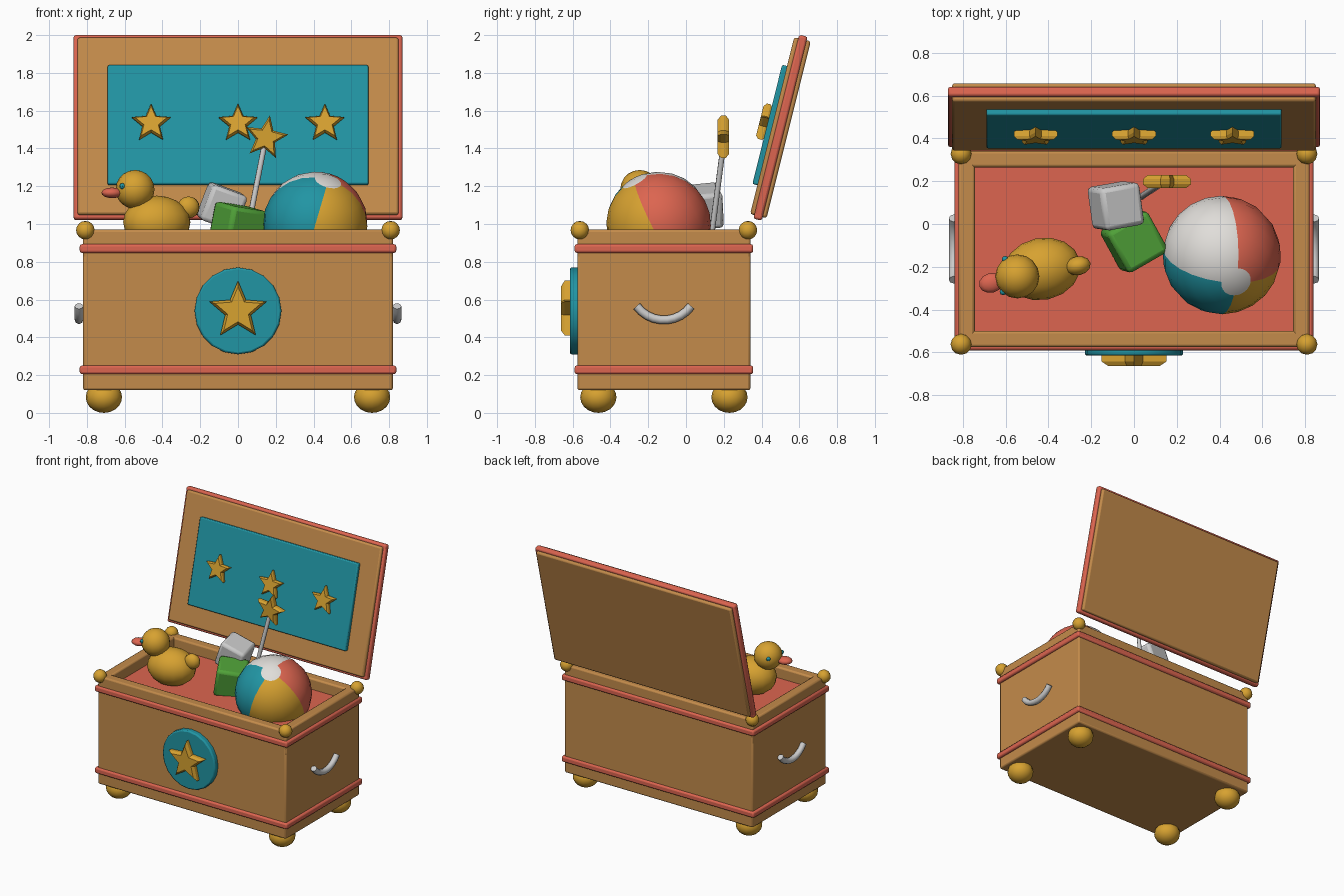
import bpy, bmesh, math
from mathutils import Matrix, Vector, Euler

if "Cube" in bpy.data.objects:
    bpy.data.objects.remove(bpy.data.objects["Cube"])


def mat(name, *rgb):
    m = bpy.data.materials.new(name)
    m.diffuse_color = (*rgb, 1)
    m.use_nodes = True
    m.node_tree.nodes["Principled BSDF"].inputs["Base Color"].default_value = m.diffuse_color
    return m


WOOD = mat("wood", 0.55, 0.26, 0.07)
RED = mat("red", 0.72, 0.13, 0.08)
GOLD = mat("gold", 0.68, 0.36, 0.03)
TEAL = mat("teal", 0.015, 0.30, 0.37)
GREEN = mat("green", 0.08, 0.36, 0.04)
WHITE = mat("white", 0.75, 0.73, 0.70)


def finish(name, bm, material=None, matrix=Matrix(), bevel=0, segs=2, smooth=True):
    me = bpy.data.meshes.new(name)
    bmesh.ops.recalc_face_normals(bm, faces=bm.faces)
    bm.to_mesh(me)
    bm.free()
    ob = bpy.data.objects.new(name, me)
    bpy.context.collection.objects.link(ob)
    ob.matrix_world = matrix
    if material:
        me.materials.append(material)
    if bevel:
        b = ob.modifiers.new("bevel", 'BEVEL')
        b.width, b.segments, b.limit_method = bevel, segs, 'ANGLE'
    if smooth:
        bpy.context.view_layer.objects.active = ob
        bpy.ops.object.select_all(action='DESELECT')
        ob.select_set(True)
        bpy.ops.object.shade_smooth_by_angle(angle=math.radians(40))
    return ob


def box(name, size, loc, material=None, bevel=0.01, parent=Matrix(), rot=(0, 0, 0)):
    bm = bmesh.new()
    bmesh.ops.create_cube(bm, size=1, matrix=Matrix.Diagonal((*size, 1)))
    r = Euler([math.radians(a) for a in rot]).to_matrix().to_4x4()
    return finish(name, bm, material, parent @ Matrix.Translation(loc) @ r, bevel)


def ball(name, radii, loc, material, turn=0, u=16, v=10):
    bm = bmesh.new()
    bmesh.ops.create_uvsphere(bm, u_segments=u, v_segments=v, radius=1,
                              matrix=Matrix.Diagonal((*radii, 1)))
    return finish(name, bm, material, Matrix.Translation(loc)
                  @ Matrix.Rotation(math.radians(turn), 4, 'Z'))


def star(name, r, depth, loc, parent=Matrix(), turn=0, edge=0.01):
    # five-pointed plate in the xz plane, chamfered edges front and back
    bm = bmesh.new()
    rings = []
    for y, s in ((-0.5, 1 - 1.8 * edge / r), (-0.2, 1), (0.2, 1), (0.5, 1 - 1.8 * edge / r)):
        ring = []
        for i in range(10):
            a = math.radians(90 + 36 * i + turn)
            q = s * r * (0.45 if i % 2 else 1)
            ring.append(bm.verts.new((q * math.cos(a), y * depth, q * math.sin(a))))
        rings.append(ring)
    for a, b in zip(rings, rings[1:]):
        for i in range(10):
            bm.faces.new((a[i], a[i - 1], b[i - 1], b[i]))
    bm.faces.new(rings[0])
    bm.faces.new(rings[-1][::-1])
    return finish(name, bm, GOLD, parent @ Matrix.Translation(loc), smooth=False)


def rod(name, pts, r, material=None):
    c = bpy.data.curves.new(name, 'CURVE')
    c.dimensions, c.bevel_depth, c.bevel_resolution, c.use_fill_caps = '3D', r, 2, True
    s = c.splines.new('POLY')
    s.points.add(len(pts) - 1)
    for p, co in zip(s.points, pts):
        p.co = (*co, 1)
    ob = bpy.data.objects.new(name, c)
    bpy.context.collection.objects.link(ob)
    if material:
        c.materials.append(material)
    return ob


# chest body: base block, four rim rails, red lining, trim bands
CY = -0.117
box("chest_body", (1.64, 0.916, 0.72), (0, CY, 0.48), WOOD, 0.012)
for s in (-1, 1):
    box("rim_long", (1.64, 0.076, 0.2), (0, CY + s * 0.42, 0.87), WOOD, 0.012)
    box("rim_short", (0.076, 0.914, 0.2), (s * 0.782, CY, 0.87), WOOD, 0.012)
box("red_lining", (1.52, 0.8, 0.1), (0, CY, 0.835), RED, 0)
for z in (0.228, 0.87):
    for s in (-1, 1):
        box("trim_band_long", (1.676, 0.03, 0.046), (0, CY + s * 0.458, z), RED, 0.012)
        box("trim_band_short", (0.03, 0.946, 0.046), (s * 0.823, CY, z), RED, 0.012)

# feet, corner knobs, side handles
for sx in (-1, 1):
    for sy in (-1, 1):
        ball("foot", (0.096, 0.096, 0.083), (sx * 0.71, CY + sy * 0.347, 0.083), GOLD)
        ball("corner_knob", (0.049,) * 3, (sx * 0.808, CY + sy * 0.445, 0.967), GOLD, u=12, v=8)
    rod("side_handle", [(sx * 0.842, CY + 0.178 * math.sin(t), 0.67 - 0.178 * math.cos(t))
                        for t in [math.radians(-54 + 12 * i) for i in range(10)]], 0.023)

# front emblem
bm = bmesh.new()
bmesh.ops.create_cone(bm, cap_ends=True, segments=20, radius1=0.23, radius2=0.23, depth=0.05,
                      matrix=Matrix.Rotation(math.pi / 2, 4, 'X'))
finish("emblem_disc", bm, TEAL, Matrix.Translation((0, -0.59, 0.54)), 0.01)
star("emblem_star", 0.16, 0.07, (0, -0.628, 0.54), edge=0.018)

# open lid, leaning back
LID = Matrix.Translation((0, 0.5, 1.51)) @ Matrix.Rotation(math.radians(-14), 4, 'X')
box("lid_board", (1.7, 0.09, 0.965), (0, 0, 0), WOOD, 0.012, LID)
for s in (-1, 1):
    box("lid_trim_long", (1.74, 0.046, 0.04), (0, 0, s * 0.482), RED, 0.012, LID)
    box("lid_trim_side", (0.04, 0.046, 1.0), (s * 0.85, 0, 0), RED, 0.012, LID)
box("lid_panel", (1.38, 0.04, 0.65), (0, -0.052, 0), TEAL, 0.008, LID)
for x in (-0.46, 0, 0.46):
    star("lid_star", 0.107, 0.05, (x, -0.09, 0.0), LID)

# toy duck
ball("duck_body", (0.182, 0.145, 0.14), (-0.43, -0.21, 1.01), GOLD, 12)
ball("duck_head", (0.103,) * 3, (-0.545, -0.245, 1.183), GOLD)
ball("duck_tail", (0.06, 0.045, 0.058), (-0.262, -0.195, 1.088), GOLD, 12, 12, 8)
ball("duck_beak", (0.058, 0.046, 0.028), (-0.667, -0.275, 1.165), RED, 15, 12, 8)
for x, y in ((-0.612, -0.317), (-0.602, -0.165)):
    ball("duck_eye", (0.016,) * 3, (x, y, 1.2), TEAL, 0, 8, 6)

# toy blocks
box("grey_block", (0.2, 0.2, 0.2), (-0.085, 0.085, 1.092), None, 0.022, rot=(6, 20, 10))
box("green_block", (0.22, 0.22, 0.22), (0.0, -0.08, 0.985), GREEN, 0.022, rot=(8, 8, 30))

# star wand
rod("wand_stick", [(0.03, 0.125, 0.86), (0.14, 0.198, 1.42)], 0.015)
star("wand_star", 0.12, 0.06, (0.148, 0.198, 1.457), turn=-10, edge=0.013)

# striped ball: four coloured sectors and white caps about a tilted axis
axis = Vector((0.25, -0.47, 0.85)).normalized()
side = (Vector((0, 1, 0)) - axis * axis.y).normalized()
frame = Matrix((side, axis.cross(side), axis)).transposed().to_4x4()
bm = bmesh.new()
bmesh.ops.create_uvsphere(bm, u_segments=20, v_segments=12, radius=0.277)
for f in bm.faces:
    c = f.calc_center_median()
    cap = math.hypot(c.x, c.y) < 0.06
    f.material_index = 0 if cap else int(math.atan2(c.y, c.x) % math.tau / (math.pi / 2))
toy = finish("striped_ball", bm, WHITE, Matrix.Translation((0.41, -0.145, 1.0)) @ frame)
for m in (TEAL, GOLD, RED):
    toy.data.materials.append(m)
